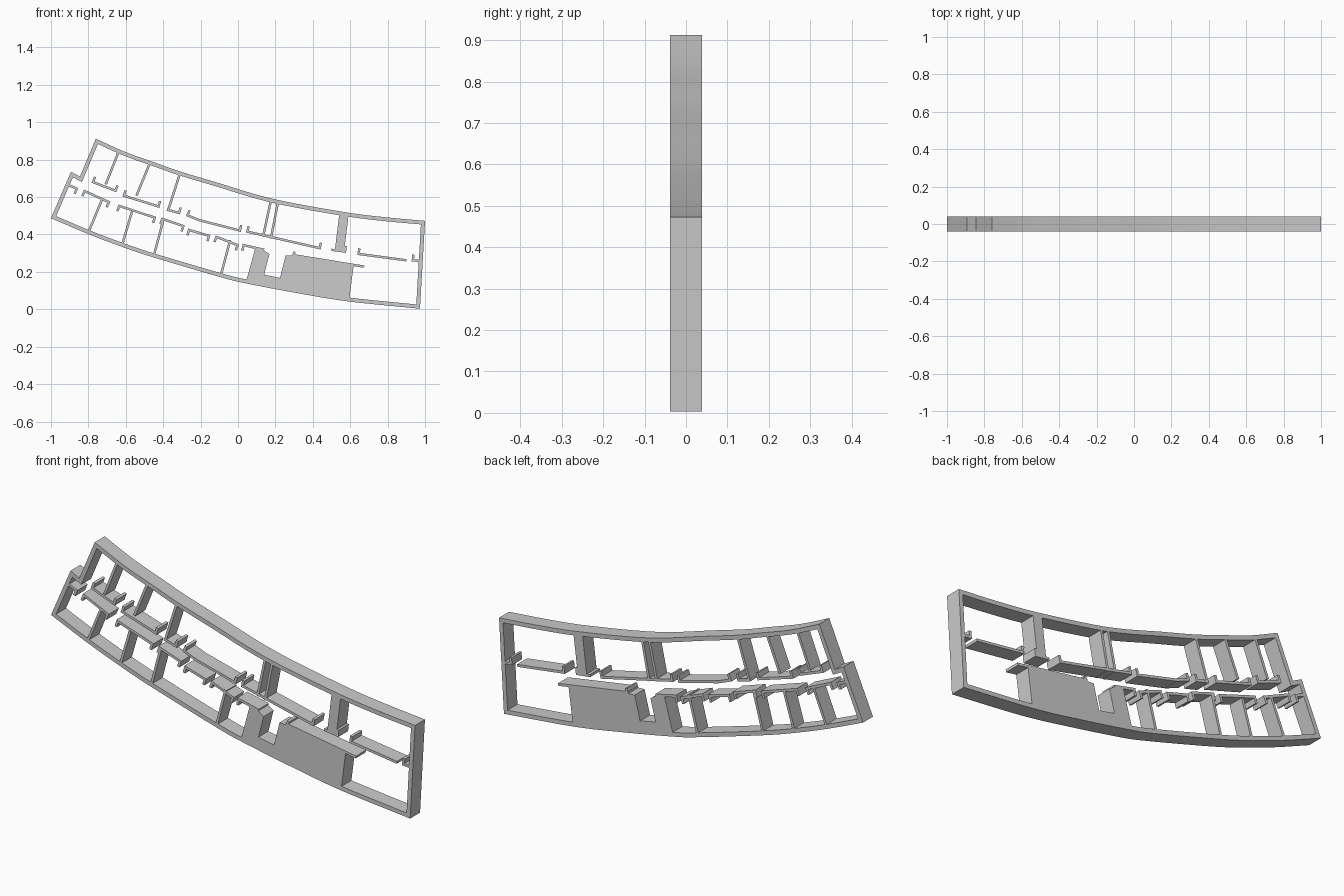
import bpy, bmesh
from mathutils import Vector

if "Cube" in bpy.data.objects:
    bpy.data.objects.remove(bpy.data.objects["Cube"])

HALF = 0.039      # half depth of the plan along y
T = 0.0125        # inner wall thickness


def extrude(name, outline, quads=None):
    """Extrude a flat (x, z) outline along y; quads optionally split the caps."""
    bm = bmesh.new()
    f = [bm.verts.new((p[0], -HALF, p[1])) for p in outline]
    b = [bm.verts.new((p[0], HALF, p[1])) for p in outline]
    n = len(outline)
    for q in quads or [range(n)]:
        bm.faces.new([f[i] for i in q])
        bm.faces.new([b[i] for i in reversed(list(q))])
    edges = {}
    for q in quads or [range(n)]:
        q = list(q)
        for i, j in zip(q, q[1:] + q[:1]):
            edges.setdefault(frozenset((i, j)), []).append((i, j))
    for use in edges.values():
        if len(use) == 1:
            i, j = use[0]
            bm.faces.new((f[j], f[i], b[i], b[j]))
    bmesh.ops.recalc_face_normals(bm, faces=bm.faces)
    me = bpy.data.meshes.new(name)
    bm.to_mesh(me)
    bm.free()
    ob = bpy.data.objects.new(name, me)
    bpy.context.collection.objects.link(ob)
    return ob


def wall(name, pts, width=T, closed=False, left=0.5):
    """Mitred wall along a path; left = share of the width on the path's left."""
    p = [Vector(q) for q in pts]
    n = len(p)
    a, b = [], []
    for i in range(n):
        norms = []
        for s, e in ((i - 1, i), (i, i + 1)):
            if closed or (s >= 0 and e < n):
                d = (p[e % n] - p[s % n]).normalized()
                norms.append(Vector((-d.y, d.x)))
        m = sum(norms, Vector((0, 0)))
        m = m / (1 + norms[0].dot(norms[-1])) if len(norms) == 2 else m
        a.append(p[i] + m * width * left)
        b.append(p[i] - m * width * (1 - left))
    quads = [(i, (i + 1) % n, n + (i + 1) % n, n + i)
             for i in range(n if closed else n - 1)]
    return extrude(name, a + b, quads)


def smooth(pts, steps=6):
    """Catmull-Rom curve through the points."""
    p = [Vector(q) for q in pts]
    p = [2 * p[0] - p[1]] + p + [2 * p[-1] - p[-2]]
    out = []
    for i in range(1, len(p) - 2):
        for k in range(steps):
            t = k / steps
            out.append(0.5 * (2 * p[i] + (p[i + 1] - p[i - 1]) * t
                       + (2 * p[i - 1] - 5 * p[i] + 4 * p[i + 1] - p[i + 2]) * t ** 2
                       + (3 * p[i] - p[i - 1] - 3 * p[i + 1] + p[i + 2]) * t ** 3))
    return out + [p[-2]]


def corridor(name, a, b, up, start=True, end=True):
    """Corridor wall with short door jambs turned towards the rooms."""
    a, b = Vector(a), Vector(b)
    d = (b - a).normalized()
    j = Vector((-d.y, d.x)) * (0.03 if up else -0.03)
    wall(name, ([a + j] if start else []) + [a, b] + ([b + j] if end else []))


# Curved outer shell with a stepped left end
south = smooth([(-1, 0.487), (-0.80, 0.402), (-0.62, 0.334), (-0.45, 0.277),
                (-0.09, 0.171), (0.05, 0.137), (0.32, 0.086), (0.59, 0.042), (0.973, 0.003)])
north = smooth([(1, 0.473), (0.78, 0.493), (0.555, 0.522), (0.18, 0.592),
                (-0.12, 0.68), (-0.31, 0.737), (-0.44, 0.783), (-0.60, 0.84), (-0.76, 0.912)])
wall("outer_shell", south + north + [(-0.845, 0.71), (-0.893, 0.735)], 0.021, True, 1)

# Partitions between rooms
for i, (a, b) in enumerate([
        ((-0.637, 0.846), (-0.707, 0.668)), ((-0.47, 0.785), (-0.543, 0.607)),
        ((-0.31, 0.727), (-0.375, 0.525)), ((0.176, 0.583), (0.134, 0.388)),
        ((0.214, 0.574), (0.176, 0.378)),
        ((-0.80, 0.41), (-0.728, 0.585)), ((-0.62, 0.343), (-0.567, 0.522)),
        ((-0.45, 0.287), (-0.398, 0.482)), ((-0.092, 0.18), (-0.042, 0.37)),
        ((0.588, 0.05), (0.612, 0.235))]):
    wall(f"partition_{i + 1}", [a, b])

# Solid shaft between the two large north rooms
wall("shaft", [(0.567, 0.512), (0.542, 0.308)], 0.05)

# Corridor walls on the north side
for i, (a, b, s, e) in enumerate([
        ((-0.775, 0.68), (-0.655, 0.634), 1, 1), ((-0.61, 0.607), (-0.425, 0.55), 1, 1),
        ((-0.38, 0.533), (-0.315, 0.515), 0, 1), ((-0.27, 0.502), (-0.20, 0.474), 1, 0),
        ((-0.205, 0.476), (0.01, 0.421), 0, 1), ((0.05, 0.415), (0.437, 0.327), 1, 1),
        ((0.50, 0.318), (0.572, 0.309), 0, 1), ((0.645, 0.296), (0.90, 0.262), 1, 0),
        ((0.935, 0.262), (0.985, 0.258), 1, 0)]):
    corridor(f"north_corridor_wall_{i + 1}", a, b, True, s, e)

# Corridor walls on the south side
for i, (a, b, s, e) in enumerate([
        ((-0.91, 0.665), (-0.862, 0.645), 0, 1), ((-0.82, 0.632), (-0.69, 0.573), 1, 1),
        ((-0.635, 0.553), (-0.445, 0.49), 1, 1), ((-0.405, 0.483), (-0.292, 0.445), 1, 1),
        ((-0.262, 0.424), (-0.155, 0.393), 1, 1), ((-0.115, 0.387), (-0.002, 0.343), 1, 1),
        ((0.03, 0.343), (0.14, 0.318), 1, 0), ((0.29, 0.29), (0.675, 0.228), 0, 0)]):
    corridor(f"south_corridor_wall_{i + 1}", a, b, False, s, e)
wall("alcove_jamb", [(0.295, 0.285), (0.303, 0.308)])

# Solid service block with a notch for the alcove
extrude("service_block", [
    (0.043, 0.148), (0.093, 0.33), (0.13, 0.322), (0.168, 0.295), (0.14, 0.185),
    (0.225, 0.168), (0.255, 0.288), (0.33, 0.284), (0.612, 0.237), (0.588, 0.052),
    (0.32, 0.096)])
